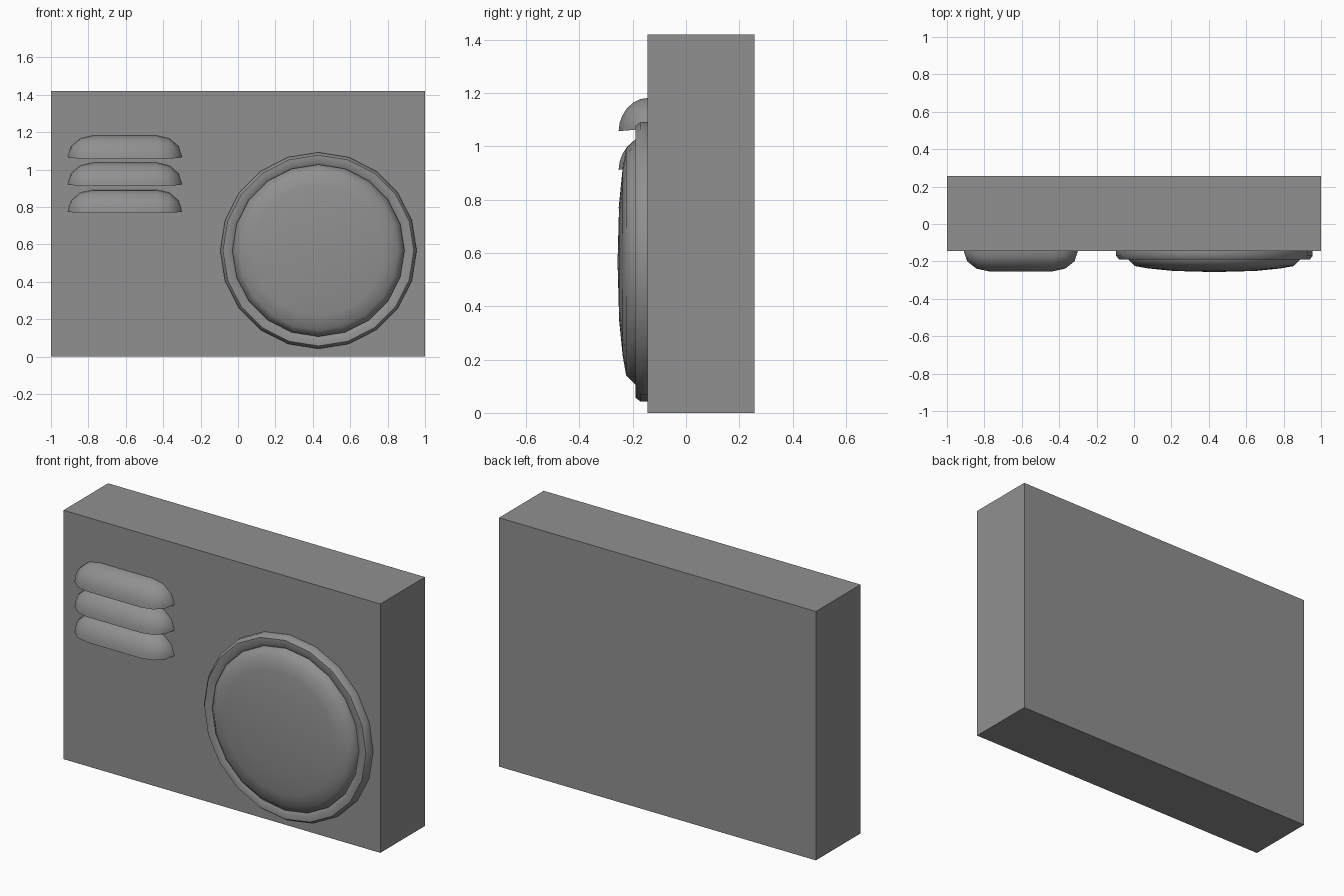
import bpy, bmesh
from math import sin, cos, pi, radians
from mathutils import Matrix

if "Cube" in bpy.data.objects:
    bpy.data.objects.remove(bpy.data.objects["Cube"])

FRONT, BACK, HEIGHT = -0.145, 0.257, 1.42

grey = bpy.data.materials.new("mid_grey")
grey.use_nodes = True
COLOUR = (0.28, 0.28, 0.28, 1)
grey.diffuse_color = COLOUR
grey.node_tree.nodes["Principled BSDF"].inputs["Base Color"].default_value = COLOUR


def finish(name, bm, location, smooth_angle=None):
    bmesh.ops.recalc_face_normals(bm, faces=bm.faces)
    mesh = bpy.data.meshes.new(name)
    bm.to_mesh(mesh)
    bm.free()
    mesh.materials.append(grey)
    obj = bpy.data.objects.new(name, mesh)
    obj.location = location
    bpy.context.collection.objects.link(obj)
    if smooth_angle:
        bpy.ops.object.select_all(action='DESELECT')
        obj.select_set(True)
        bpy.context.view_layer.objects.active = obj
        bpy.ops.object.shade_smooth_by_angle(angle=radians(smooth_angle))
    return obj


def lathe(name, profile, location, sides=20):
    """Spin (radius, depth) points around an axis pointing out of the front."""
    bm = bmesh.new()
    verts = [bm.verts.new((r, -d, 0)) for r, d in profile]
    edges = [bm.edges.new(pair) for pair in zip(verts, verts[1:])]
    bmesh.ops.spin(bm, geom=verts + edges, cent=(0, 0, 0), axis=(0, 1, 0),
                   angle=2 * pi, steps=sides, use_duplicate=False)
    bmesh.ops.remove_doubles(bm, verts=bm.verts, dist=0.0005)
    return finish(name, bm, location, 50)


def hood(name, location, half_flat=0.17, end=0.135, depth=0.108, rise=0.115):
    """Quarter-round hood with rounded ends and a slightly tilted underside."""
    bm = bmesh.new()
    for side in (-1, 1):
        for i in range(4):
            a = i * pi / 6
            for j in range(7):
                b = j * pi / 12
                y, z = -depth * cos(a) * cos(b), rise * cos(a) * sin(b)
                bm.verts.new((side * (half_flat + end * sin(a)), y, z + 0.09 * y * cos(b)))
    bmesh.ops.remove_doubles(bm, verts=bm.verts, dist=0.0005)
    bmesh.ops.convex_hull(bm, input=bm.verts)
    return finish(name, bm, location, 40)


# Main slab
bm = bmesh.new()
bmesh.ops.create_cube(bm, size=1, matrix=Matrix.Diagonal((2, BACK - FRONT, HEIGHT, 1)))
finish("body", bm, (0, (FRONT + BACK) / 2, HEIGHT / 2))

# Round window: rim and bulging pane
centre = (0.43, FRONT, 0.567)
lathe("window_rim", [(0.525, 0), (0.525, 0.025), (0.51, 0.045),
                     (0.475, 0.045), (0.455, 0.03), (0.455, 0)], centre)
lathe("window_dome", [(0.46, 0), (0.46, 0.045), (0.425, 0.08), (0.35, 0.093),
                      (0.22, 0.106), (0, 0.112)], centre)

# Stack of three vent hoods
for i, part in enumerate(("top", "middle", "bottom")):
    hood("vent_hood_" + part, (-0.605, FRONT, 1.067 - 0.145 * i))
